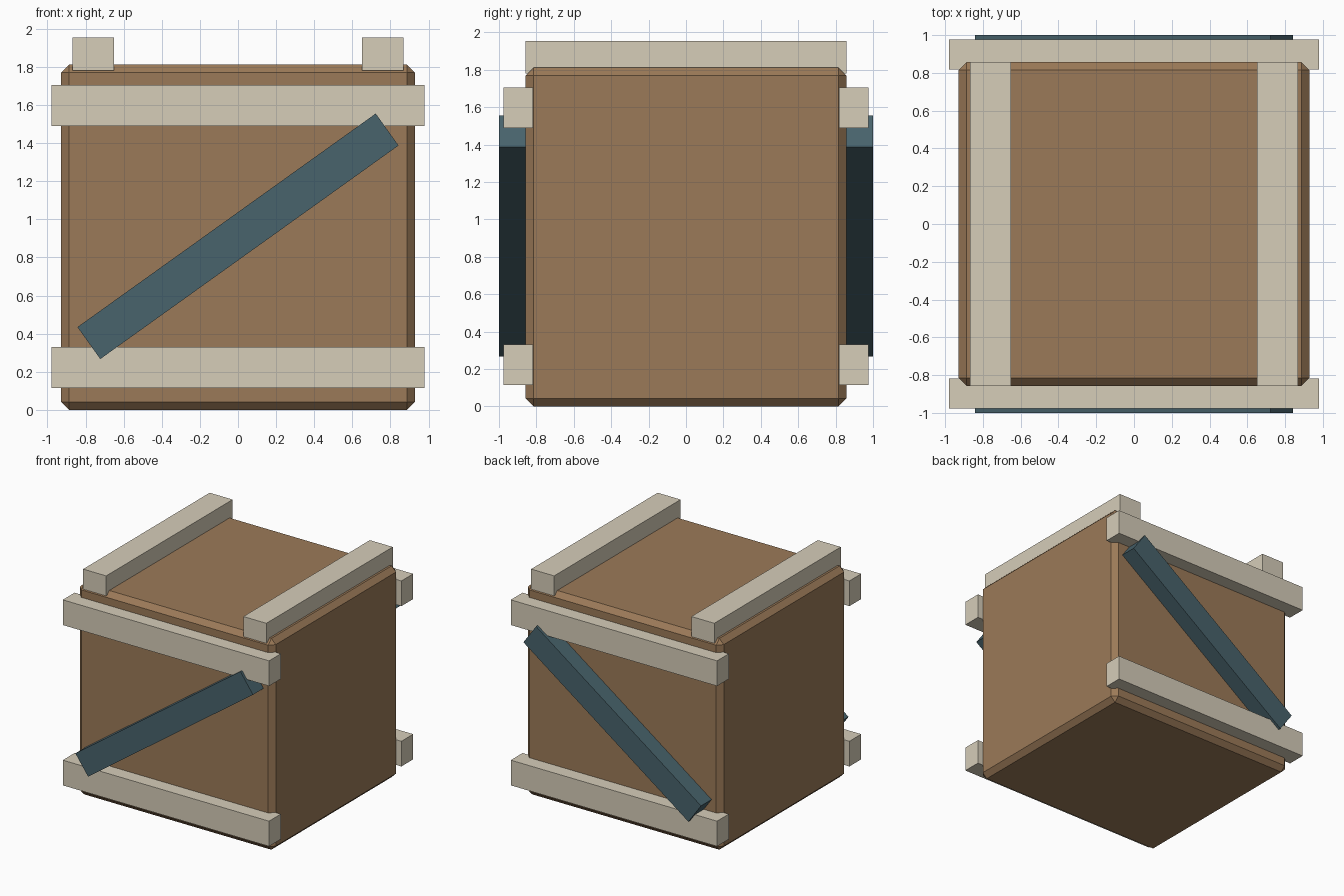
import bpy, bmesh, math
from mathutils import Matrix

if "Cube" in bpy.data.objects:
    bpy.data.objects.remove(bpy.data.objects["Cube"])


def material(name, rgb):
    m = bpy.data.materials.new(name)
    m.diffuse_color = (*rgb, 1)
    m.use_nodes = True
    m.node_tree.nodes["Principled BSDF"].inputs["Base Color"].default_value = m.diffuse_color
    return m


wood = material("brown_wood", (0.33, 0.195, 0.098))
pale = material("pale_wood", (0.67, 0.61, 0.485))
teal = material("teal_paint", (0.065, 0.125, 0.15))


def box(name, size, centre, mat, tilt=0, bevel=0):
    """Box of full size, tilted about the y axis."""
    bm = bmesh.new()
    bmesh.ops.create_cube(bm, size=1, matrix=Matrix.Diagonal((*size, 1)))
    mesh = bpy.data.meshes.new(name)
    bm.to_mesh(mesh)
    bm.free()
    mesh.materials.append(mat)
    ob = bpy.data.objects.new(name, mesh)
    ob.location = centre
    ob.rotation_euler.y = -tilt
    bpy.context.collection.objects.link(ob)
    if bevel:
        b = ob.modifiers.new("chamfer", 'BEVEL')
        b.width, b.segments = bevel, 1
    return ob


# Crate body with chamfered edges
box("crate_body", (1.858, 1.714, 1.812), (0, 0, 0.906), wood, bevel=0.042)

# Slats and diagonal brace on front and back
for side, s in (("front", -1), ("back", 1)):
    for level, z in (("lower", 0.223), ("upper", 1.598)):
        box(f"{side}_{level}_slat", (1.957, 0.16, 0.216), (0, s * 0.897, z), pale)
    box(f"{side}_diagonal_brace", (1.925, 0.18, 0.206), (0, s * 0.91, 0.911),
        teal, tilt=math.radians(35.6))

# Runners across the top
for side, s in (("left", -1), ("right", 1)):
    box(f"{side}_top_runner", (0.218, 1.714, 0.172), (s * 0.76, 0, 1.867), pale)
